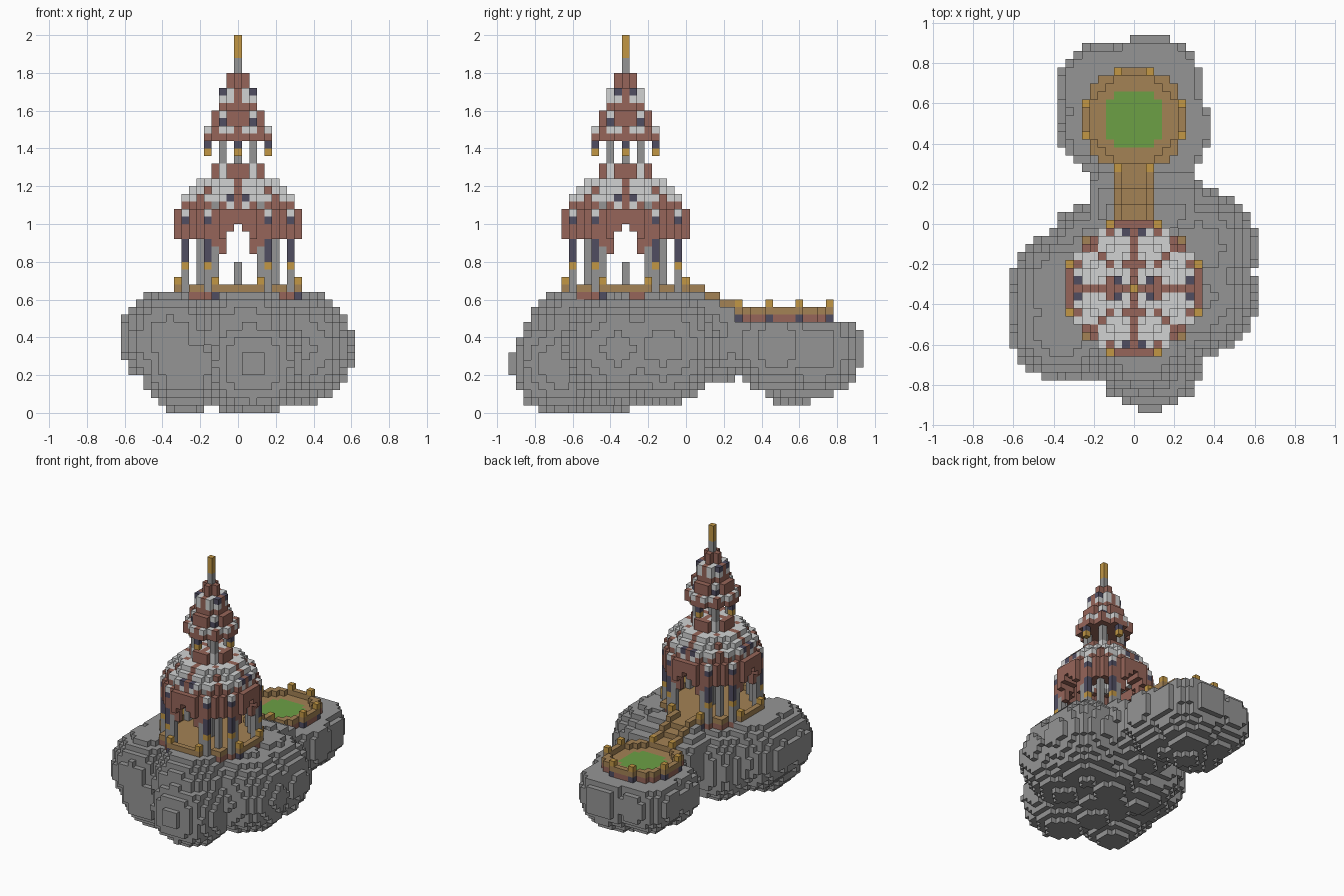
import bpy, bmesh

cube = bpy.data.objects.get("Cube")
if cube:
    bpy.data.objects.remove(cube)

V = 0.04          # block size
TY, GY = -8, 13   # tower and garden centres, in blocks along y
COLOURS = {
    "stone_grey": (.3, .3, .3), "pale_stone": (.64, .65, .65),
    "brick_red": (.305, .13, .1), "tan_paving": (.37, .225, .09),
    "gold": (.54, .31, .06), "dark_slate": (.08, .075, .12),
    "grass_green": (.15, .35, .06)}
GREY, PALE, RED, TAN, GOLD, DARK, GREEN = range(7)

materials = []
for name, rgb in COLOURS.items():
    mat = bpy.data.materials.new(name)
    mat.use_nodes = True
    mat.diffuse_color = (*rgb, 1)
    mat.node_tree.nodes["Principled BSDF"].inputs["Base Color"].default_value = (*rgb, 1)
    materials.append(mat)

parts = {}


def put(part, x, y, z, colour):
    """Place one block; a later part replaces an earlier one."""
    for blocks in parts.values():
        blocks.pop((x, y, z), None)
    parts.setdefault(part, {})[(x, y, z)] = colour


def disc(r, inner=-1):
    """Offsets of the blocks in a round layer or ring."""
    n = int(r) + 1
    return [(x, y) for x in range(-n, n + 1) for y in range(-n, n + 1)
            if inner * abs(inner) < x * x + y * y <= r * r]


def eightfold(a, b):
    """All mirror images of one offset."""
    return {(sx * p, sy * q) for p, q in ((a, b), (b, a)) for sx in (1, -1) for sy in (1, -1)}


# floating rock: overlapping boulders with levelled tops
BOULDERS = [
    (0, -8, 9, 9), (2, -16.5, 6, 6.8), (1, -14, 9.5, 7.2), (-8.5, -8, 9.5, 7),
    (-9, -13, 9.3, 6.6), (8, -9, 8, 7.3), (8, -3, 8.3, 7.4), (-7, -14, 5.5, 6),
    (0, -11, 5.5, 6), (-4, -4, 8, 7.2), (3, -3, 7.5, 6.9), (1.3, 3.5, 10.5, 7),
    (3, 12, 8.5, 6.6), (2, 17, 8, 6.7), (-4, 12, 7.5, 5.6), (-4, 17, 8, 5.5), (0, 14, 5.5, 5)]
for cx, cy, cz, r in BOULDERS:
    for x in range(-15, 16):
        for y in range(-23, 24):
            top = 15 if y < 3 else 14 if y < 5 else 13 if y < 7 else 11
            for z in range(top + 1):
                if (x - cx) ** 2 + (y - cy) ** 2 + (z - cz) ** 2 <= r * r:
                    put("rock", x, y, z, GREY)


def terrace(part, cy, r, z, post):
    """Paved floor, brick base, low parapet and gold posts."""
    for x, y in disc(r):
        put(part, x, cy + y, z, TAN)
    for x, y in disc(r, r - 1.05):
        put(part, x, cy + y, z, RED)
        put(part, x, cy + y, z + 1, TAN)
    for x, y in eightfold(*post):
        put(part, x, cy + y, z, DARK)
        put(part, x, cy + y, z + 2, GOLD)


terrace("tower_terrace", TY, 8.6, 15, (8, 3))
terrace("garden_terrace", GY, 6.5, 12, (6, 2))
for x, y in disc(3.7):
    put("lawn", x, GY + y, 12, GREEN)

# stepped bridge between the terraces
for y in range(0, 8):
    floor = 15 if y < 3 else 14 if y < 5 else 13
    for x in range(-2, 3):
        put("bridge", x, y, floor, TAN)
        parts["tower_terrace"].pop((x, y, floor + 1), None)
        if abs(x) == 2:
            put("bridge", x, y, floor + 1, GOLD if y == 7 else TAN)

# ground floor columns, hanging banners, arch springers and central pillar
for z in range(16, 23):
    for a, b in ((5, 5), (7, 3)):
        for x, y in eightfold(a, b):
            put("columns", x, TY + y, z, RED if z == 22 and b == 3 else GREY)
    for x, y in eightfold(7, 4):
        put("banners", x, TY + y, z, DARK if z > 19 else GOLD if z == 19 else GREY)
    if z > 20:
        for x, y in eightfold(7, 2):
            put("arch_springers", x, TY + y, z, RED)
    if z < 20:
        put("central_pillar", 0, TY, z, GREY)


def dome_colour(x, y, z):
    m, n = max(abs(x), abs(y)), min(abs(x), abs(y))
    if z >= 31:
        return PALE if m < 3 and n > 0 else RED
    if n == 0 or z < 25:
        return RED
    if z == 25:
        return DARK if n == 4 and m == 7 else RED
    if z == 26:
        return PALE if n == 4 and m == 7 else RED
    if z == 27:
        return GREY if n == 3 else RED if n in (2, 4, 5) else PALE
    if m == n:
        return RED
    return DARK if z == 28 and n == 1 and m == 7 else PALE


# main dome: a hollow stepped shell with four arched openings
for z, r in zip(range(23, 33), (8, 8, 8, 8, 7, 7, 6, 5, 3, 3)):
    for x, y in disc(r + .4, r - 2.2 if z < 31 else -1):
        if not (z < 25 and min(abs(x), abs(y)) < (2 if z == 23 else 1)):
            put("dome", x, TY + y, z, dome_colour(x, y, z))

# lantern: open columns with hanging lamps
for z in range(33, 36):
    put("lantern_core", 0, TY, z, GREY)
    for x, y in eightfold(2, 2):
        put("lantern_columns", x, TY + y, z, GREY)
for x, y in eightfold(4, 0):
    put("lamps", x, TY + y, 34, GOLD)
    put("lamps", x, TY + y, 35, DARK)


def roof_colour(x, y, z):
    m, n = max(abs(x), abs(y)), min(abs(x), abs(y))
    if n == 0:
        return RED
    if z == 38 and n == 2 or z == 42 and n == 1 and abs(x) > abs(y):
        return DARK
    if (z, n) in ((37, 2), (39, 2), (41, 1), (42, 1)) or (z == 37 and m == 4):
        return PALE
    return RED


# stepped spire roof and finial
for z, r in zip(range(36, 45), (4, 4, 3, 3, 2, 2, 2, 1, 1)):
    for x, y in disc(r + (.45 if r > 1 else .2)):
        put("spire_roof", x, TY + y, z, roof_colour(x, y, z))
for z in range(45, 50):
    put("finial", 0, TY, z, GREY if z < 47 else GOLD)

# turn the blocks into meshes, keeping only exposed faces
solid = set().union(*parts.values())
for part, blocks in parts.items():
    bm = bmesh.new()
    corners = {}

    def corner(p):
        if p not in corners:
            corners[p] = bm.verts.new(((p[0] - .5) * V, (p[1] - .5) * V, p[2] * V))
        return corners[p]

    for cell, colour in blocks.items():
        for axis in range(3):
            for side in (0, 1):
                beside = list(cell)
                beside[axis] += 2 * side - 1
                if tuple(beside) in solid:
                    continue
                ring = []
                for u, w in ((0, 0), (1, 0), (1, 1), (0, 1)):
                    p = list(cell)
                    p[axis] += side
                    p[(axis + 1) % 3] += u
                    p[(axis + 2) % 3] += w
                    ring.append(corner(tuple(p)))
                face = bm.faces.new(ring if side else ring[::-1])
                face.material_index = colour
    mesh = bpy.data.meshes.new(part)
    bm.to_mesh(mesh)
    bm.free()
    for mat in materials:
        mesh.materials.append(mat)
    bpy.context.collection.objects.link(bpy.data.objects.new(part, mesh))
